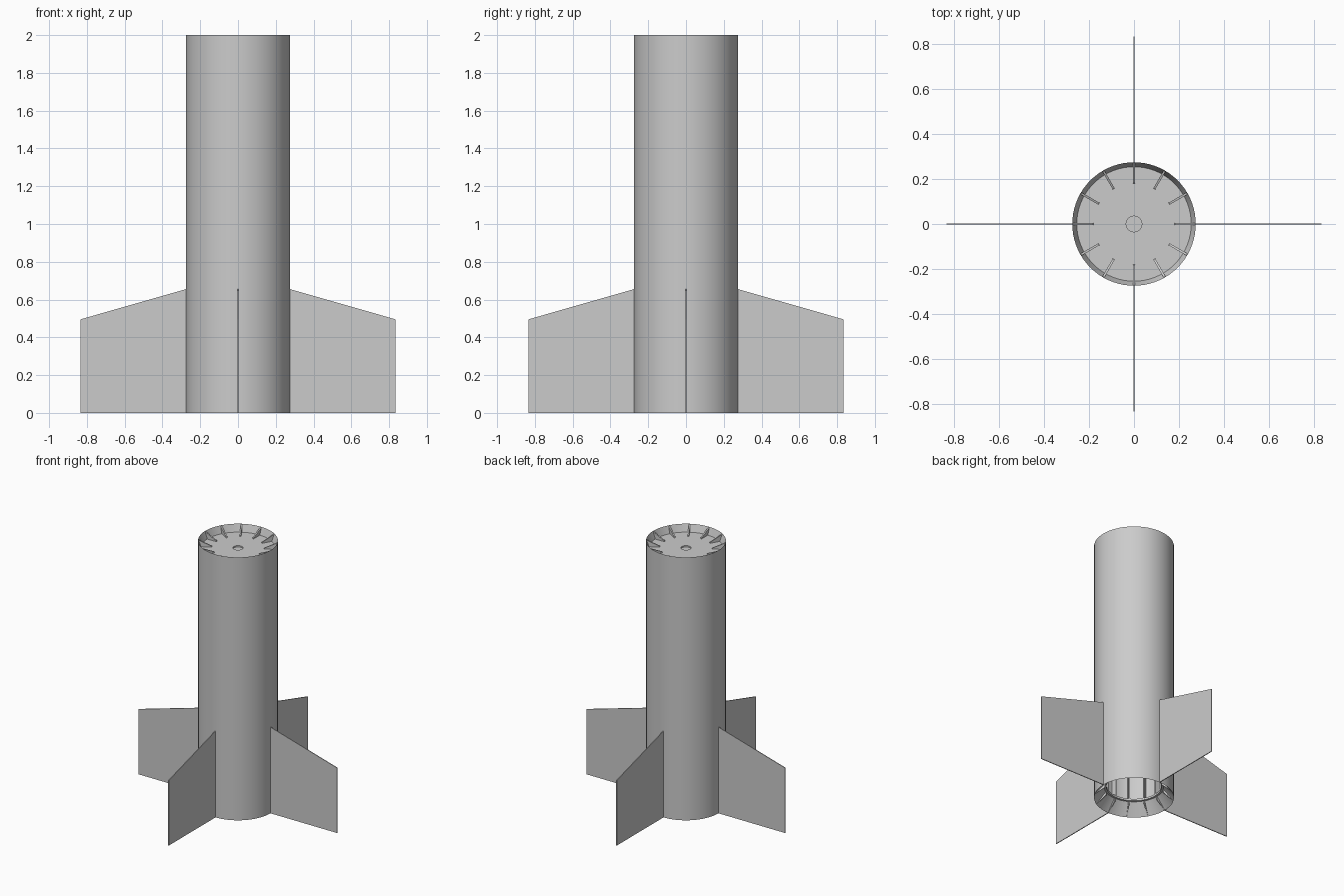
import bpy, bmesh, math
from mathutils import Matrix, Vector

cube = bpy.data.objects.get("Cube")
if cube:
    bpy.data.objects.remove(cube, do_unlink=True)

grey = bpy.data.materials.new("plain grey")
grey.use_nodes = True
grey.diffuse_color = (0.6, 0.6, 0.6, 1)
grey.node_tree.nodes["Principled BSDF"].inputs["Base Color"].default_value = (0.6, 0.6, 0.6, 1)


def finish(name, bm):
    bmesh.ops.recalc_face_normals(bm, faces=bm.faces)
    mesh = bpy.data.meshes.new(name)
    bm.to_mesh(mesh)
    bm.free()
    mesh.materials.append(grey)
    ob = bpy.data.objects.new(name, mesh)
    bpy.context.collection.objects.link(ob)
    return ob


def lathe(name, profile, steps=72):
    """Spin an (r, z) profile around the z axis."""
    bm = bmesh.new()
    verts = [bm.verts.new((r, 0, z)) for r, z in profile]
    edges = [bm.edges.new(pair) for pair in zip(verts, verts[1:])]
    bmesh.ops.spin(bm, geom=verts + edges, cent=(0, 0, 0), axis=(0, 0, 1),
                   angle=math.tau, steps=steps, use_duplicate=False)
    bmesh.ops.remove_doubles(bm, verts=bm.verts, dist=1e-5)
    bmesh.ops.dissolve_degenerate(bm, dist=1e-6, edges=bm.edges)
    ob = finish(name, bm)
    bpy.ops.object.select_all(action="DESELECT")
    ob.select_set(True)
    bpy.context.view_layer.objects.active = ob
    bpy.ops.object.shade_smooth_by_angle(angle=math.radians(30))
    return ob


def radial_plates(name, outline, count, thickness):
    """Copies of a thin (r, z) outline standing around the z axis."""
    bm = bmesh.new()
    for i in range(count):
        turn = Matrix.Rotation(math.tau * i / count, 4, "Z")
        face = bm.faces.new([bm.verts.new(turn @ Vector((r, -thickness / 2, z)))
                             for r, z in outline])
        new = bmesh.ops.extrude_face_region(bm, geom=[face])["geom"]
        bmesh.ops.translate(bm, verts=[v for v in new if isinstance(v, bmesh.types.BMVert)],
                            vec=turn @ Vector((0, thickness, 0)))
    return finish(name, bm)


# Body: recessed top with a centre dimple, straight wall, flared hollow base
lathe("body_tube", [
    (0, 1.935), (0.035, 1.935), (0.035, 1.945), (0.255, 1.945), (0.275, 2.0),
    (0.275, 0), (0.205, 0.085), (0.19, 0.085), (0.19, 0.1),
    (0.23, 0.1), (0.23, 0.32), (0, 0.32)])

# Gussets inside the top recess, the base flare and the inner chamber
radial_plates("top_ribs", [(0.258, 1.943), (0.18, 1.943), (0.182, 1.952), (0.272, 1.994)], 12, 0.01)
radial_plates("base_ribs", [(0.272, 0.002), (0.205, 0.086), (0.205, 0.06)], 12, 0.008)
radial_plates("chamber_ribs", [(0.232, 0.1), (0.232, 0.322), (0.19, 0.322), (0.19, 0.1)], 12, 0.008)

# Four thin tail fins
radial_plates("fins", [(0.272, 0), (0.835, 0), (0.835, 0.495), (0.272, 0.656)], 4, 0.006)
